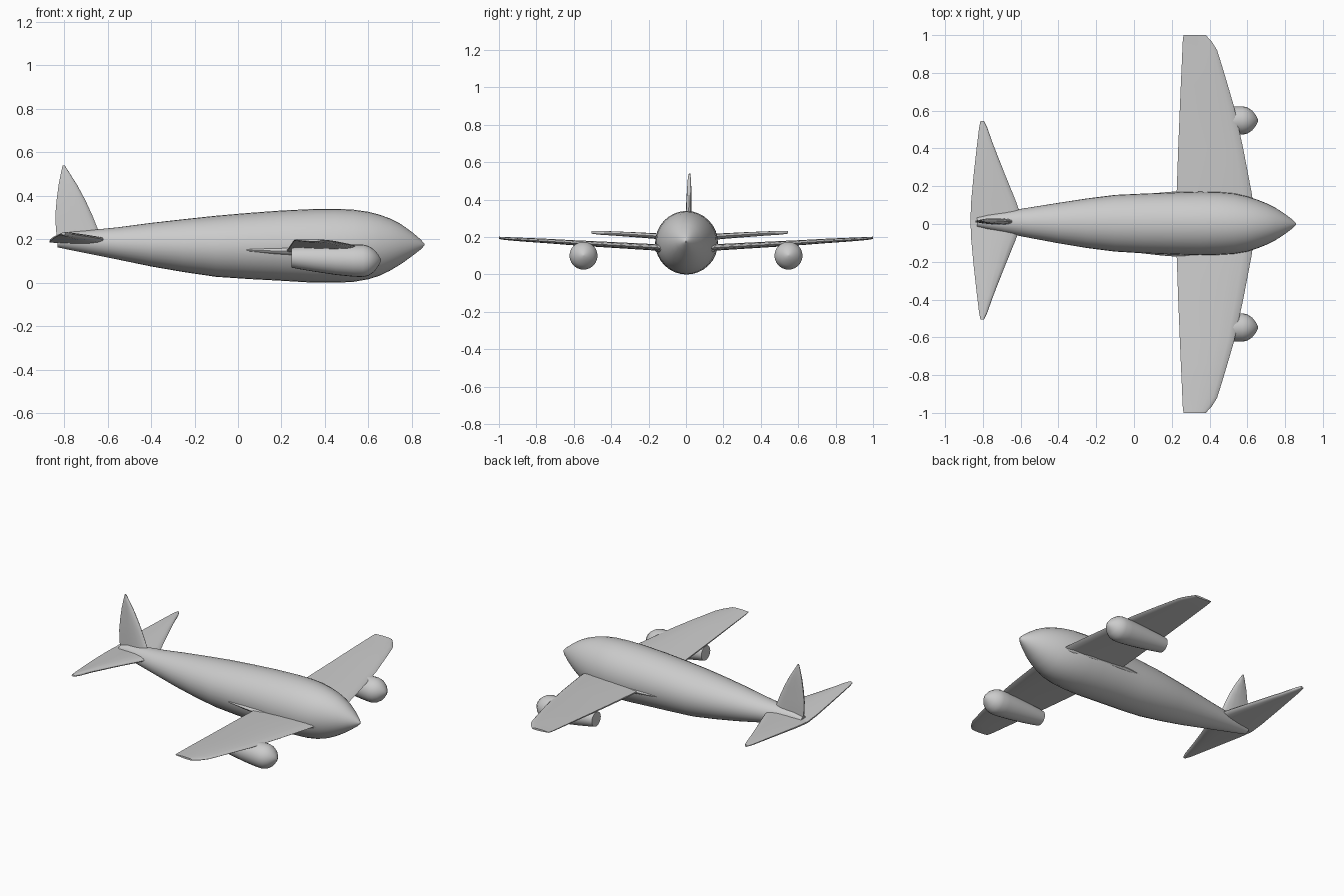
import bpy, bmesh
from math import sin, cos, pi, radians


def loft(name, rings, angle=40):
    """Skin a list of equal-length point rings and cap both ends."""
    bm = bmesh.new()
    loops = [[bm.verts.new(p) for p in r] for r in rings]
    n = len(loops[0])
    for a, b in zip(loops, loops[1:]):
        for i in range(n):
            j = (i + 1) % n
            bm.faces.new((a[i], a[j], b[j], b[i]))
    bm.faces.new(loops[0])
    bm.faces.new(loops[-1])
    bmesh.ops.recalc_face_normals(bm, faces=bm.faces)
    me = bpy.data.meshes.new(name)
    bm.to_mesh(me)
    bm.free()
    ob = bpy.data.objects.new(name, me)
    bpy.context.collection.objects.link(ob)
    bpy.ops.object.select_all(action='DESELECT')
    ob.select_set(True)
    bpy.context.view_layer.objects.active = ob
    bpy.ops.object.shade_smooth_by_angle(angle=radians(angle))
    return ob


def body(name, stations, sides=32):
    """Round body along x; station = (x, centre y, half width, z low, z high)."""
    rings = []
    for x, y, w, lo, hi in stations:
        c, h = (lo + hi) / 2, (hi - lo) / 2
        rings.append([(x, y + w * cos(2 * pi * i / sides), c + h * sin(2 * pi * i / sides))
                      for i in range(sides)])
    return loft(name, rings)


# Aerofoil half thickness: (fraction of chord from trailing edge, height)
FOIL = [(0, .25), (.2, .6), (.45, .9), (.7, 1), (.88, .8), (.97, .45)]


def foil(name, sections, upright=False):
    """Flat surface; section = (span, x rear, x front, rear offset, front offset, thickness)."""
    rings = []
    for s, x0, x1, c0, c1, th in sections:
        edge = [(t, h) for t, h in FOIL] + [(1, 0)] + [(t, -h) for t, h in reversed(FOIL)]
        ring = []
        for t, h in edge:
            x, d = x0 + (x1 - x0) * t, c0 + (c1 - c0) * t + h * th / 2
            ring.append((x, d, s) if upright else (x, s, d))
        rings.append(ring)
    return loft(name, rings)


# Fuselage
body("fuselage", [
    (.857, 0, .004, .171, .179), (.84, 0, .022, .153, .199), (.80, 0, .053, .122, .233),
    (.75, 0, .085, .086, .269), (.70, 0, .110, .056, .295), (.65, 0, .130, .032, .313),
    (.60, 0, .146, .016, .326), (.53, .002, .160, .004, .336), (.45, .003, .166, 0, .340),
    (.35, .003, .168, 0, .339), (.20, .003, .164, .009, .332), (.05, .003, .158, .017, .321),
    (-.10, .004, .150, .027, .308), (-.25, .004, .131, .049, .292),
    (-.40, .005, .107, .075, .275), (-.55, .007, .081, .106, .255),
    (-.68, .009, .058, .132, .242), (-.77, .010, .040, .150, .235),
    (-.83, .010, .026, .163, .215)])

for side, label in ((1, "left"), (-1, "right")):
    # Main wing
    foil(label + "_wing", [
        (side * y, a, b, ca, cb, t) for y, a, b, ca, cb, t in (
            (.05, .222, .640, .140, .135, .036), (.17, .226, .622, .147, .145, .034),
            (.40, .234, .578, .160, .158, .031), (.62, .243, .530, .173, .170, .027),
            (.74, .248, .495, .181, .178, .024), (.85, .253, .462, .188, .184, .021),
            (.92, .256, .440, .192, .188, .018), (.965, .258, .412, .195, .191, .016),
            (1.0, .262, .380, .198, .195, .012))])
    # Wing root fairing
    y = side * .12
    body(label + "_wing_fairing", [
        (.04, y, .035, .140, .160), (.15, y, .047, .128, .166), (.24, y, .054, .122, .168),
        (.45, y, .054, .112, .168), (.58, y, .038, .115, .165), (.64, y, .008, .13, .15)], 16)
    # Engine pod
    y = side * .548
    body(label + "_engine", [
        (.657, y, .004, .099, .107), (.645, y, .028, .076, .130), (.625, y, .053, .049, .153),
        (.60, y, .069, .032, .169), (.575, y, .075, .026, .175), (.53, y, .074, .028, .175),
        (.45, y, .068, .036, .172), (.35, y, .058, .051, .168), (.28, y, .050, .063, .164),
        (.245, y, .045, .070, .160)], 24)
    # Tailplane
    y0 = .02
    foil(label + "_tailplane", [
        (y0 + side * y, a, b, ca, cb, t) for y, a, b, ca, cb, t in (
            (0, -.866, -.590, .190, .195, .036), (.10, -.862, -.625, .197, .201, .033),
            (.25, -.848, -.686, .208, .211, .028), (.40, -.831, -.745, .217, .220, .023),
            (.49, -.820, -.777, .222, .224, .020), (.525, -.813, -.794, .225, .226, .014))])

# Tail fin
foil("tail_fin", [
    (.20, -.830, -.615, .012, .012, .034), (.24, -.837, -.642, .013, .013, .033),
    (.31, -.840, -.670, .014, .014, .031), (.38, -.834, -.702, .015, .015, .028),
    (.45, -.825, -.740, .017, .017, .024), (.51, -.813, -.778, .018, .018, .017),
    (.54, -.806, -.797, .019, .019, .008)], upright=True)
